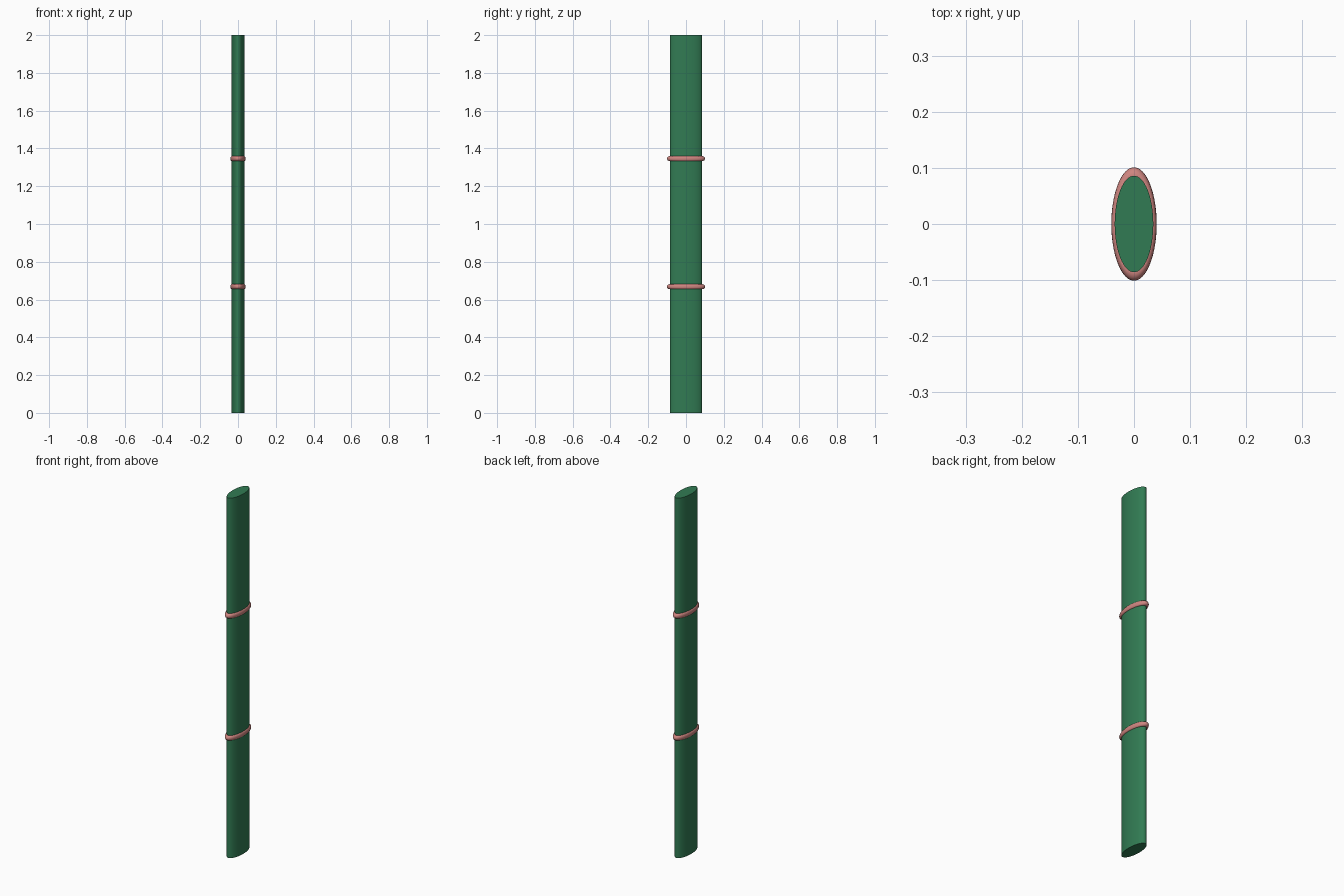
import bpy
import math

if "Cube" in bpy.data.objects:
    bpy.data.objects.remove(bpy.data.objects["Cube"])

FLATTEN = 0.4      # x / y ratio of the oval section
RADIUS = 0.086


def material(name, rgb):
    m = bpy.data.materials.new(name)
    m.diffuse_color = (*rgb, 1)
    m.use_nodes = True
    m.node_tree.nodes["Principled BSDF"].inputs["Base Color"].default_value = m.diffuse_color
    return m


def finish(name, mat, z_scale=1):
    ob = bpy.context.object
    ob.name = name
    ob.scale = (FLATTEN, 1, z_scale)
    bpy.ops.object.transform_apply(location=False, rotation=False, scale=True)
    bpy.ops.object.shade_smooth_by_angle(angle=math.radians(35))
    ob.data.materials.append(mat)


green = material("green", (0.031, 0.198, 0.087))
pink = material("pink", (0.62, 0.235, 0.215))

# Oval pole
bpy.ops.mesh.primitive_cylinder_add(vertices=64, radius=RADIUS, depth=2, location=(0, 0, 1))
finish("pole", green)

# Two bands around the pole, slightly flattened in height
for name, z in (("lower_band", 0.668), ("upper_band", 1.346)):
    bpy.ops.mesh.primitive_torus_add(major_radius=RADIUS, minor_radius=0.015,
                                     major_segments=64, minor_segments=16,
                                     location=(0, 0, z))
    finish(name, pink, 0.88)
